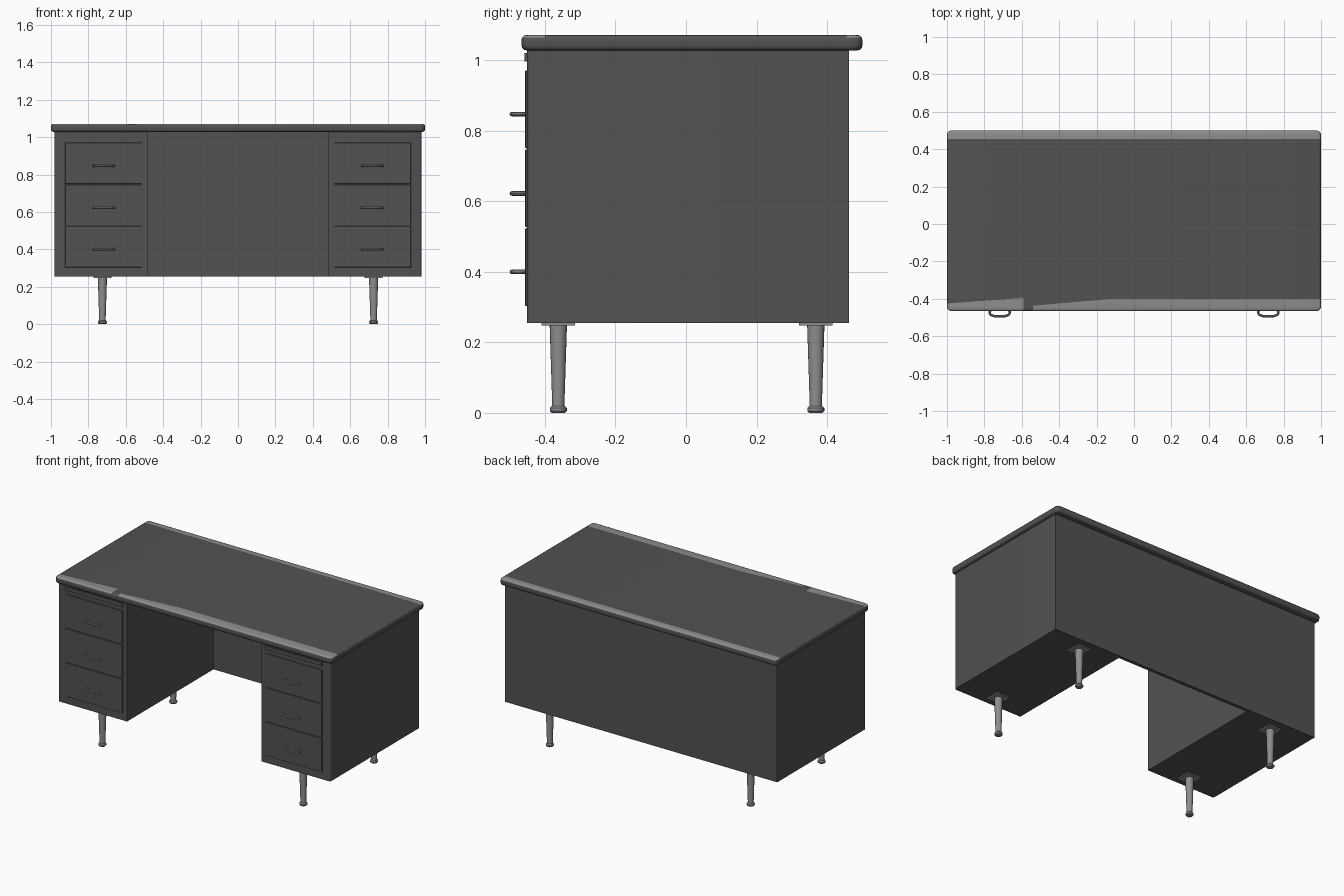
import bpy, bmesh, math
from mathutils import Vector

if "Cube" in bpy.data.objects:
    bpy.data.objects.remove(bpy.data.objects["Cube"])


def material(name, c):
    m = bpy.data.materials.new(name)
    m.diffuse_color = (c, c, c, 1)
    m.use_nodes = True
    m.node_tree.nodes["Principled BSDF"].inputs["Base Color"].default_value = m.diffuse_color
    return m


DARK = material("dark grey enamel", 0.085)
METAL = material("brushed metal", 0.27)


def finish(name, bm, mats, smooth=True):
    bmesh.ops.recalc_face_normals(bm, faces=bm.faces)
    me = bpy.data.meshes.new(name)
    bm.to_mesh(me)
    bm.free()
    for m in mats:
        me.materials.append(m)
    ob = bpy.data.objects.new(name, me)
    bpy.context.collection.objects.link(ob)
    if smooth:
        bpy.ops.object.select_all(action='DESELECT')
        bpy.context.view_layer.objects.active = ob
        ob.select_set(True)
        bpy.ops.object.shade_smooth_by_angle(angle=math.radians(35))
    return ob


def box_bm(x0, x1, y0, y1, z0, z1):
    bm = bmesh.new()
    bmesh.ops.create_cube(bm, size=1)
    for v in bm.verts:
        v.co = (x1 if v.co.x > 0 else x0, y1 if v.co.y > 0 else y0, z1 if v.co.z > 0 else z0)
    return bm


def box(name, dims, mat, bevel=0):
    bm = box_bm(*dims)
    if bevel:
        bmesh.ops.bevel(bm, geom=bm.edges[:], offset=bevel, segments=1, affect='EDGES')
    return finish(name, bm, [mat], False)


def upright(e):
    d = e.verts[0].co - e.verts[1].co
    return abs(d.z) > 1e-4 and abs(d.x) + abs(d.y) < 1e-4


# Desk top: rounded slab with light trim cut into its front and rear rims
bm = box_bm(-1, 1, -0.466, 0.5, 1.028, 1.071)
bmesh.ops.bevel(bm, geom=[e for e in bm.edges if upright(e)], offset=0.025,
                segments=4, profile=0.5, affect='EDGES')
rim = [e for e in bm.edges if abs(e.verts[0].co.z - e.verts[1].co.z) < 1e-5]
bmesh.ops.bevel(bm, geom=rim, offset=0.013, segments=3, profile=0.5, affect='EDGES')


def cut(p, q):
    d = Vector((q[0] - p[0], q[1] - p[1], 0))
    bmesh.ops.bisect_plane(bm, geom=bm.verts[:] + bm.edges[:] + bm.faces[:],
                           plane_co=(p[0], p[1], 0), plane_no=(-d.y, d.x, 0))


cut((-1, 0.455), (1, 0.455))
cut((-1, -0.40), (1, -0.40))
for x in (-0.59, -0.54, -0.12):
    cut((x, 0), (x, 1))
cut((-1, -0.425), (-0.59, -0.395))
cut((-0.54, -0.437), (-0.12, -0.40))


def front_limit(x):
    if x < -0.59:
        return -0.425 + (x + 1) * 0.03 / 0.41
    if x < -0.54:
        return -1
    if x < -0.12:
        return -0.437 + (x + 0.54) * 0.037 / 0.42
    return -0.40


bm.normal_update()
for f in bm.faces:
    c = f.calc_center_median()
    if f.normal.z > 0.5 and (c.y > 0.455 or c.y < front_limit(c.x)):
        f.material_index = 1
finish("desk_top", bm, [DARK, METAL])

# Rear modesty panel closing the kneehole
box("back_panel", (-0.982, 0.982, 0.44, 0.462, 0.255, 1.03), DARK)


def handle(name, x, z):
    cu = bpy.data.curves.new(name, 'CURVE')
    cu.dimensions = '3D'
    cu.bevel_depth = 0.0065
    cu.bevel_resolution = 2
    cu.resolution_u = 5
    cu.use_fill_caps = True
    path = [(-0.038, -0.448), (-0.05, -0.462), (-0.053, -0.478), (-0.036, -0.490), (0, -0.4935),
            (0.036, -0.490), (0.053, -0.478), (0.05, -0.462), (0.038, -0.448)]
    sp = cu.splines.new('BEZIER')
    sp.bezier_points.add(len(path) - 1)
    for bp, (px, py) in zip(sp.bezier_points, path):
        bp.co = (x + px, py, z)
        bp.handle_left_type = bp.handle_right_type = 'AUTO'
    cu.materials.append(METAL)
    ob = bpy.data.objects.new(name, cu)
    bpy.context.collection.objects.link(ob)
    bpy.ops.object.select_all(action='DESELECT')
    bpy.context.view_layer.objects.active = ob
    ob.select_set(True)
    bpy.ops.object.convert(target='MESH')
    bpy.ops.object.shade_smooth_by_angle(angle=math.radians(40))


def leg(name, x, y):
    profile = [(0.0, 0.002), (0.018, 0.002), (0.024, 0.006), (0.024, 0.014), (0.018, 0.02),
               (0.0175, 0.03), (0.0245, 0.249), (0.0, 0.249)]
    profile[0], profile[1] = (0.0, 0.0), (0.019, 0.0)
    bm = bmesh.new()
    vs = [bm.verts.new((x + r, y, z)) for r, z in profile]
    es = [bm.edges.new(p) for p in zip(vs, vs[1:])]
    bmesh.ops.spin(bm, geom=vs + es, cent=(x, y, 0), axis=(0, 0, 1),
                   angle=math.tau, steps=20)
    bmesh.ops.remove_doubles(bm, verts=bm.verts[:], dist=1e-5)
    finish(name, bm, [METAL])


for side, s in (("left", -1), ("right", 1)):
    def span(a, b):
        return tuple(sorted((s * a, s * b)))

    # Pedestal with a softened outer front corner
    bm = box_bm(*span(0.485, 0.982), -0.451, 0.445, 0.255, 1.03)
    edge = [e for e in bm.edges if upright(e) and e.verts[0].co.y < 0
            and e.verts[0].co.x * s > 0.9]
    bmesh.ops.bevel(bm, geom=edge, offset=0.012, segments=3, profile=0.5, affect='EDGES')
    finish(side + "_pedestal", bm, [DARK])

    # Pull-out writing board above the drawers
    box(side + "_writing_board", (*span(0.515, 0.925), -0.458, -0.44, 0.996, 1.02), DARK)

    # Three drawers, each with a bow handle
    for i, hz in enumerate((0.40, 0.622, 0.847)):
        z0 = 0.303 + i * 0.2235
        box(f"{side}_drawer_{i + 1}",
            (*span(0.515, 0.925), -0.456, -0.44, z0, z0 + 0.2205), DARK, 0.002)
        handle(f"{side}_handle_{i + 1}", s * 0.718, hz)

    # Tapered legs on square mounting plates
    for end, y in (("front", -0.362), ("rear", 0.368)):
        box(f"{side}_{end}_leg_plate",
            (s * 0.725 - 0.048, s * 0.725 + 0.048, y - 0.048, y + 0.048, 0.248, 0.256), METAL)
        leg(f"{side}_{end}_leg", s * 0.725, y)
